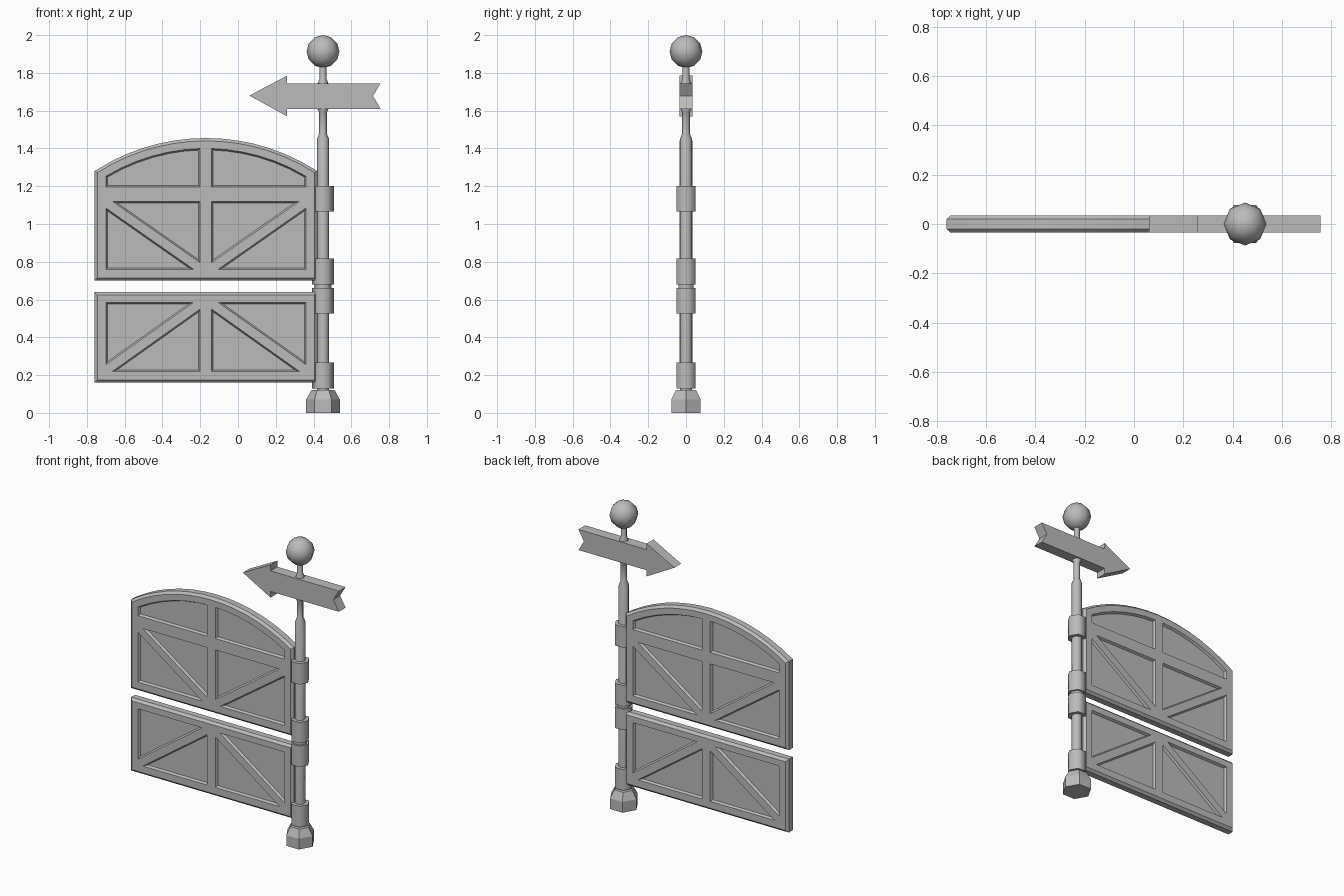
import bpy, bmesh, math
from mathutils import Vector

cube = bpy.data.objects.get("Cube")
if cube:
    bpy.data.objects.remove(cube, do_unlink=True)

grey = bpy.data.materials.new("plain_grey")
grey.use_nodes = True
grey.diffuse_color = (0.5, 0.5, 0.5, 1)
bsdf = next(n for n in grey.node_tree.nodes if n.type == 'BSDF_PRINCIPLED')
bsdf.inputs["Base Color"].default_value = grey.diffuse_color

POST_X = 0.45
MID_X = -0.17        # centre line of the gate leaves
HALF_T = 0.035       # half thickness of the leaves and sign
CHAMFER = 0.015


def finish(bm, name, smooth=None):
    bmesh.ops.recalc_face_normals(bm, faces=bm.faces)
    mesh = bpy.data.meshes.new(name)
    bm.to_mesh(mesh)
    bm.free()
    mesh.materials.append(grey)
    obj = bpy.data.objects.new(name, mesh)
    bpy.context.collection.objects.link(obj)
    if smooth:
        bpy.ops.object.select_all(action='DESELECT')
        obj.select_set(True)
        bpy.context.view_layer.objects.active = obj
        bpy.ops.object.shade_smooth_by_angle(angle=math.radians(smooth))
    return obj


def turned(name, profile, sides, smooth=None):
    """Capped solid of (radius, height) rings around the post axis."""
    bm = bmesh.new()
    rings = []
    for r, z in profile:
        rings.append([bm.verts.new((POST_X + r * math.cos(i * math.tau / sides),
                                    r * math.sin(i * math.tau / sides), z))
                      for i in range(sides)])
    for a, b in zip(rings, rings[1:]):
        bridge(bm, a, b)
    bm.faces.new(rings[0])
    bm.faces.new(rings[-1])
    return finish(bm, name, smooth)


def bridge(bm, a, b):
    n = len(a)
    for i in range(n):
        j = (i + 1) % n
        bm.faces.new((a[i], a[j], b[j], b[i]))


def ccw(pts):
    area = sum(p[0] * q[1] - q[0] * p[1] for p, q in zip(pts, pts[1:] + pts[:1]))
    return pts if area > 0 else pts[::-1]


def inset(pts, d):
    """Shrink a counter-clockwise outline by d with mitred corners."""
    out = []
    for i, p in enumerate(pts):
        p = Vector(p)
        e1 = (p - Vector(pts[i - 1])).normalized()
        e2 = (Vector(pts[(i + 1) % len(pts)]) - p).normalized()
        n1, n2 = Vector((-e1.y, e1.x)), Vector((-e2.y, e2.x))
        out.append(tuple(p + (n1 + n2) * d / (1 + n1.dot(n2))))
    return out


def loop(bm, pts, y):
    return [bm.verts.new((x, y, z)) for x, z in pts]


def arc(x0, x1, radius, count):
    centre_z = 0.373
    xs = [x0 + (x1 - x0) * i / count for i in range(count + 1)]
    return [(x, centre_z + math.sqrt(radius ** 2 - (x - MID_X) ** 2)) for x in xs]


def gate_leaf(name, outline, left_holes):
    """Chamfered slab with sunken panels on both sides."""
    outline = ccw(outline)
    holes = [ccw(h) for h in left_holes]
    holes += [ccw([(2 * MID_X - x, z) for x, z in h]) for h in left_holes]
    bm = bmesh.new()
    rims = []
    for s in (-1, 1):
        deep = s * (HALF_T - CHAMFER)
        rim = loop(bm, outline, deep)
        face_loops = [loop(bm, inset(outline, CHAMFER), s * HALF_T)]
        bridge(bm, rim, face_loops[0])
        rims.append(rim)
        for h in holes:
            top = loop(bm, h, s * HALF_T)
            floor = loop(bm, inset(h, 0.008), deep)
            bridge(bm, top, floor)
            bm.faces.new(floor)
            face_loops.append(top)
        edges = [bm.edges.get((l[i - 1], l[i])) or bm.edges.new((l[i - 1], l[i]))
                 for l in face_loops for i in range(len(l))]
        bmesh.ops.triangle_fill(bm, edges=edges, use_beauty=True,
                                use_dissolve=False, normal=(0, s, 0))
    bridge(bm, rims[0], rims[1])
    return finish(bm, name)


# Gate leaves
left, right = -0.76, 0.42
arched_panel = [(-0.70, 1.195)] + arc(-0.70, -0.20, 1.027, 6) + [(-0.20, 1.195)]
gate_leaf("upper_gate",
          [(left, 0.70)] + arc(left, right, 1.082, 14) + [(right, 0.70)],
          [arched_panel,
           [(-0.70, 1.085), (-0.70, 0.76), (-0.235, 0.76)],
           [(-0.665, 1.12), (-0.20, 1.12), (-0.20, 0.795)]])
gate_leaf("lower_gate",
          [(left, 0.16), (left, 0.64), (right, 0.64), (right, 0.16)],
          [[(-0.70, 0.585), (-0.235, 0.585), (-0.70, 0.255)],
           [(-0.20, 0.55), (-0.20, 0.22), (-0.665, 0.22)]])

# Post with its base, collars and ball finial
turned("post_base", [(0.09, 0), (0.09, 0.07), (0.062, 0.12)], 6)
turned("post", [(0.032, 0.1), (0.032, 1.45), (0.02, 1.48), (0.02, 1.59),
                (0.03, 1.61), (0.03, 1.74), (0.018, 1.77), (0.018, 1.86)], 8, 50)

bm = bmesh.new()
bmesh.ops.create_uvsphere(bm, u_segments=8, v_segments=6, radius=0.087)
bmesh.ops.translate(bm, verts=bm.verts, vec=(POST_X, 0, 1.913))
finish(bm, "ball_finial", 60)

# Hinge sleeves and the washer between the two leaves
for i, z in enumerate((0.13, 0.525, 0.68, 1.065)):
    turned(f"hinge_sleeve_{i + 1}", [(0.058, z), (0.058, z + 0.137)], 6, 61)
turned("hinge_washer", [(0.045, 0.66), (0.045, 0.682)], 6, 61)

# Arrow sign
arrow = [(0.06, 1.68), (0.26, 1.785), (0.26, 1.745), (0.755, 1.745),
         (0.715, 1.678), (0.755, 1.61), (0.26, 1.61), (0.26, 1.57)]
bm = bmesh.new()
front, back = loop(bm, arrow, -HALF_T), loop(bm, arrow, HALF_T)
bridge(bm, front, back)
bm.faces.new(front)
bm.faces.new(back)
finish(bm, "arrow_sign")
